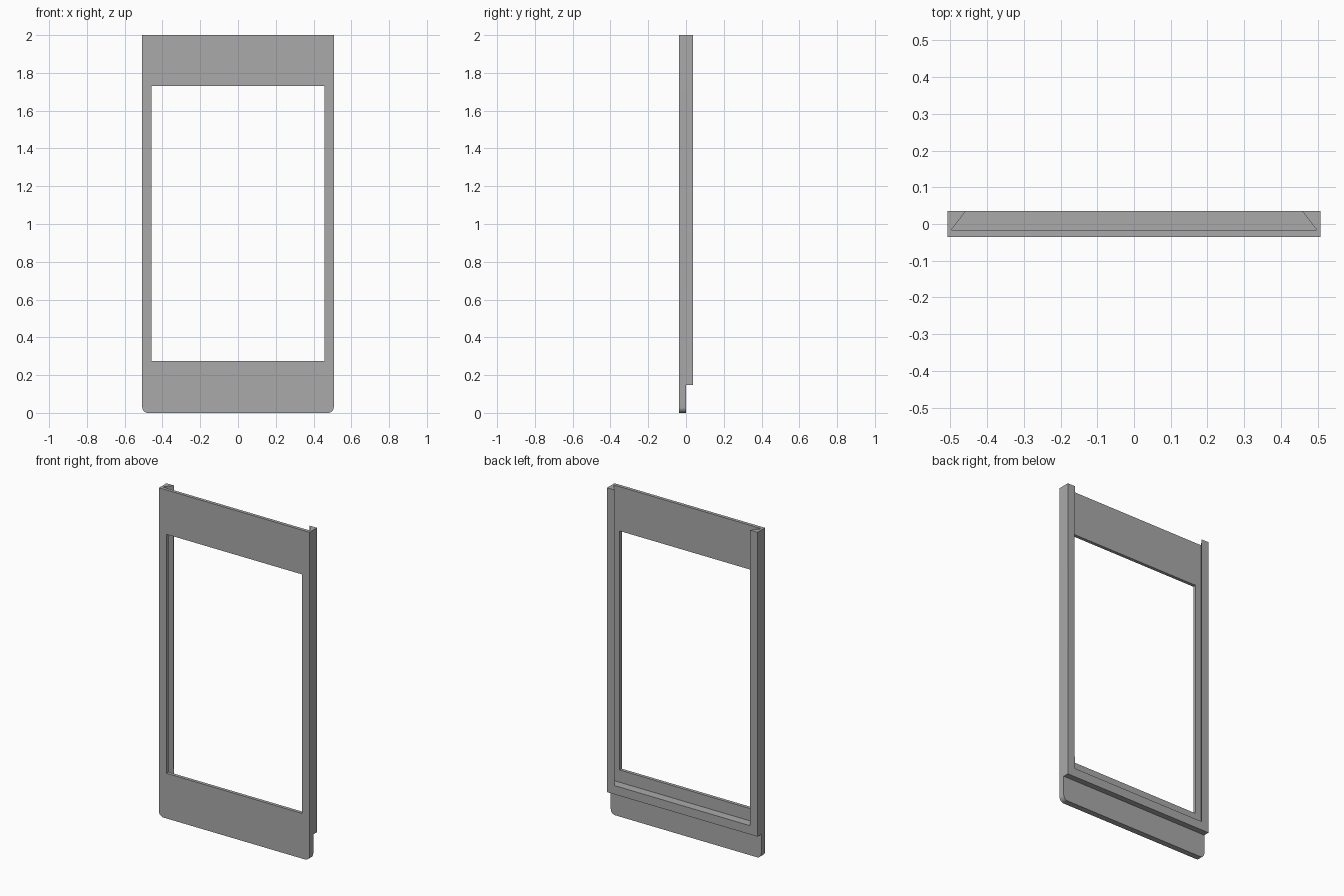
import bpy
import bmesh
import math
from mathutils import Vector

cube = bpy.data.objects.get("Cube")
if cube:
    bpy.data.objects.remove(cube, do_unlink=True)

HALF_W, HALF_D, HEIGHT = 0.507, 0.036, 2.0
FLOOR_Y = -0.016   # channel floor
RADIUS = 0.03      # lower corner rounding

grey = bpy.data.materials.new("frame grey")
grey.use_nodes = True
colour = (0.4, 0.4, 0.4, 1)
grey.diffuse_color = colour
grey.node_tree.nodes["Principled BSDF"].inputs["Base Color"].default_value = colour


def prism(name, points, sweep):
    """Extrude a closed outline of 3D points along a vector."""
    bm = bmesh.new()
    face = bm.faces.new([bm.verts.new(p) for p in points])
    new = bmesh.ops.extrude_face_region(bm, geom=[face])["geom"]
    bmesh.ops.translate(bm, vec=Vector(sweep),
                        verts=[v for v in new if isinstance(v, bmesh.types.BMVert)])
    bmesh.ops.recalc_face_normals(bm, faces=bm.faces)
    mesh = bpy.data.meshes.new(name)
    bm.to_mesh(mesh)
    bm.free()
    mesh.materials.append(grey)
    obj = bpy.data.objects.new(name, mesh)
    bpy.context.collection.objects.link(obj)
    return obj


def box(name, x, y, z):
    """Box from pairs of limits."""
    outline = [(x[0], y[0], z[0]), (x[1], y[0], z[0]),
               (x[1], y[0], z[1]), (x[0], y[0], z[1])]
    return prism(name, outline, (0, y[1] - y[0], 0))


# Frame body with rounded lower corners
outline = [(-HALF_W, -HALF_D, HEIGHT)]
for side, start in ((-1, math.pi), (1, 1.5 * math.pi)):
    for i in range(9):
        a = start + i * math.pi / 16
        outline.append((side * (HALF_W - RADIUS) + RADIUS * math.cos(a),
                        -HALF_D, RADIUS + RADIUS * math.sin(a)))
outline.append((HALF_W, -HALF_D, HEIGHT))
frame = prism("frame", outline, (0, 2 * HALF_D, 0))

# Dovetail channel, open at the top, running past the back face
slope = (0.457 - 0.497) / (HALF_D - FLOOR_Y)
past = 0.02
inner = 0.457 + slope * past
channel = [(-0.497, FLOOR_Y, 0.2), (0.497, FLOOR_Y, 0.2),
           (inner, HALF_D + past, 0.2), (-inner, HALF_D + past, 0.2)]
cutters = [
    prism("channel_cutter", channel, (0, 0, HEIGHT)),
    box("window_cutter", (-0.458, 0.458), (-0.2, 0.2), (0.275, 1.73)),
    box("step_cutter", (-0.7, 0.7), (0, 0.2), (-0.2, 0.147)),
]
for cutter in cutters:
    mod = frame.modifiers.new(cutter.name, "BOOLEAN")
    mod.operation = "DIFFERENCE"
    mod.solver = "EXACT"
    mod.object = cutter
    cutter.hide_render = True

# Bake the cuts and drop the cutters
bpy.context.view_layer.update()
depsgraph = bpy.context.evaluated_depsgraph_get()
baked = bpy.data.meshes.new_from_object(frame.evaluated_get(depsgraph))
frame.modifiers.clear()
frame.data = baked
for cutter in cutters:
    bpy.data.objects.remove(cutter, do_unlink=True)

# Smooth rounded corners, sharp edges elsewhere
bpy.context.view_layer.objects.active = frame
frame.select_set(True)
bpy.ops.object.shade_smooth_by_angle(angle=math.radians(30))
